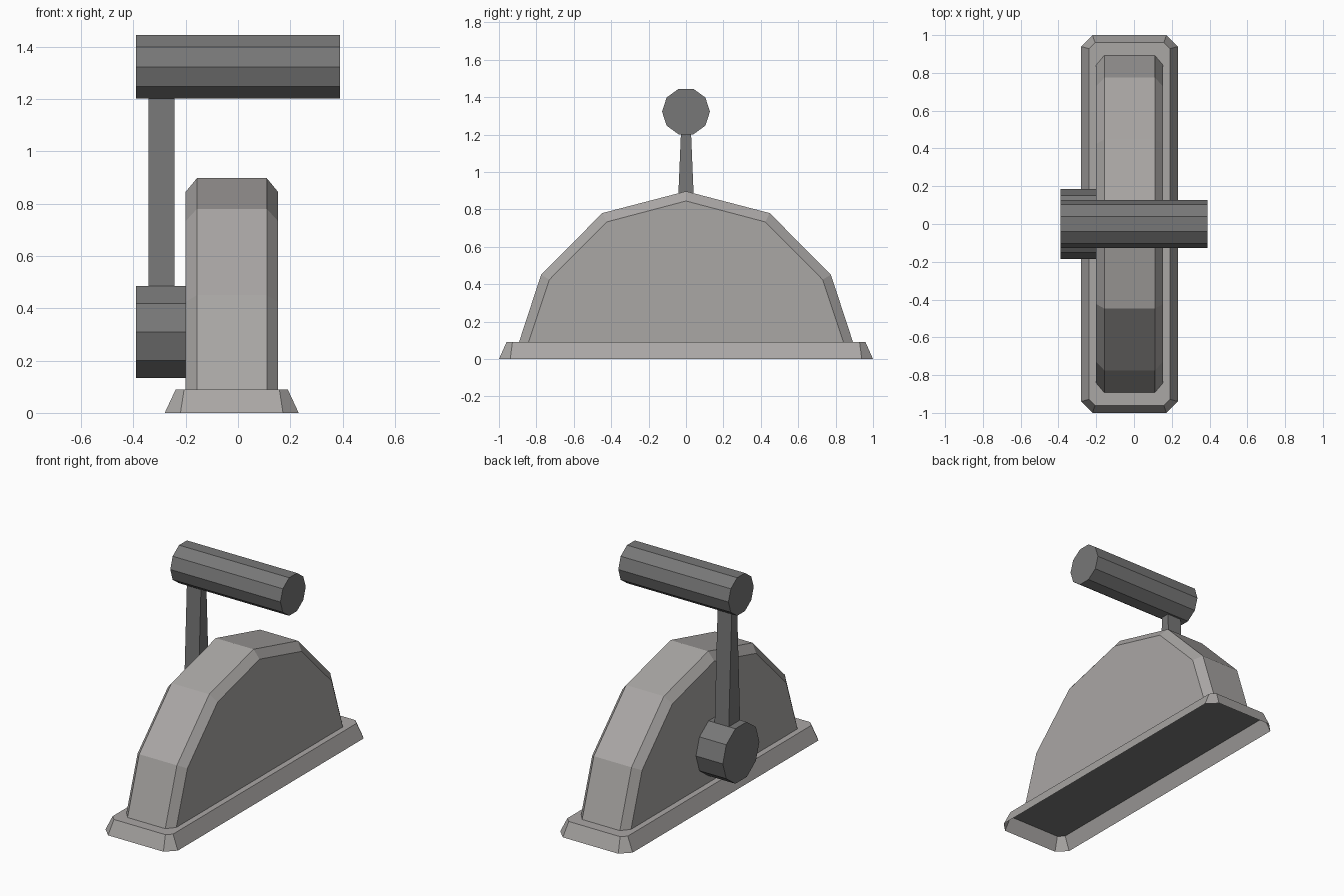
import bpy, math

if "Cube" in bpy.data.objects:
    bpy.data.objects.remove(bpy.data.objects["Cube"])


def material(name, rgb):
    m = bpy.data.materials.new(name)
    m.diffuse_color = (*rgb, 1)
    m.use_nodes = True
    m.node_tree.nodes["Principled BSDF"].inputs["Base Color"].default_value = m.diffuse_color
    return m


LIGHT = material("light_grey", (0.40, 0.385, 0.375))
DARK = material("dark_grey", (0.185, 0.185, 0.185))


def loft(name, rings, mat, cap_start=True, cap_end=True):
    """Join equal-sized rings of points with quads and cap the ends."""
    n = len(rings[0])
    verts = [p for r in rings for p in r]
    faces = [(k * n + i, k * n + (i + 1) % n, (k + 1) * n + (i + 1) % n, (k + 1) * n + i)
             for k in range(len(rings) - 1) for i in range(n)]
    if cap_start:
        faces.append(tuple(reversed(range(n))))
    if cap_end:
        faces.append(tuple(range(len(verts) - n, len(verts))))
    me = bpy.data.meshes.new(name)
    me.from_pydata(verts, [], faces)
    me.materials.append(mat)
    me.update()
    ob = bpy.data.objects.new(name, me)
    bpy.context.collection.objects.link(ob)
    return ob


CX = -0.024  # centre of base and housing


def chamfered(hx, hy, c, z):
    q = [(hx, hy - c), (hx - c, hy), (c - hx, hy), (-hx, hy - c),
         (-hx, c - hy), (c - hx, -hy), (hx - c, -hy), (hx, c - hy)]
    return [(CX + x, y, z) for x, y in q]


def arch(x, half):
    """Arched side outline from its right half, foot to peak."""
    pts = half + [(-y, z) for y, z in reversed(half[:-1])]
    return [(x, y, z) for y, z in pts]


def decagon_bar(name, r, z, x0, x1):
    def ring(x):
        return [(x, r * math.cos(i * math.pi / 5), z + r * math.sin(i * math.pi / 5))
                for i in range(10)]
    return loft(name, [ring(x0), ring(x1)], DARK)


# Base flange, hollow underneath
loft("base_flange", [chamfered(0.256, 1.0, 0.06, 0), chamfered(0.214, 0.96, 0.032, 0.09)],
     LIGHT, cap_start=False)

# Dark plate closing the underside of the flange
loft("underside_plate", [chamfered(0.214, 0.96, 0.032, 0.083), chamfered(0.214, 0.96, 0.032, 0.088)], DARK)

# Arched housing with bevelled edges
outer = [(0.893, 0.09), (0.775, 0.45), (0.448, 0.78), (0, 0.897)]
inner = [(0.842, 0.09), (0.73, 0.425), (0.424, 0.733), (0, 0.845)]
loft("housing", [arch(-0.2, inner), arch(-0.157, outer), arch(0.11, outer), arch(0.153, inner)], LIGHT)

# Pivot hub and hand grip
decagon_bar("pivot_hub", 0.185, 0.309, -0.39, -0.2)
decagon_bar("hand_grip", 0.128, 1.323, -0.39, 0.39)


# Tapered lever arm
def arm_ring(hy, z):
    return [(-0.343, -hy, z), (-0.243, -hy, z), (-0.243, hy, z), (-0.343, hy, z)]


loft("lever_arm", [arm_ring(0.058, 0.47), arm_ring(0.027, 1.21)], DARK)
